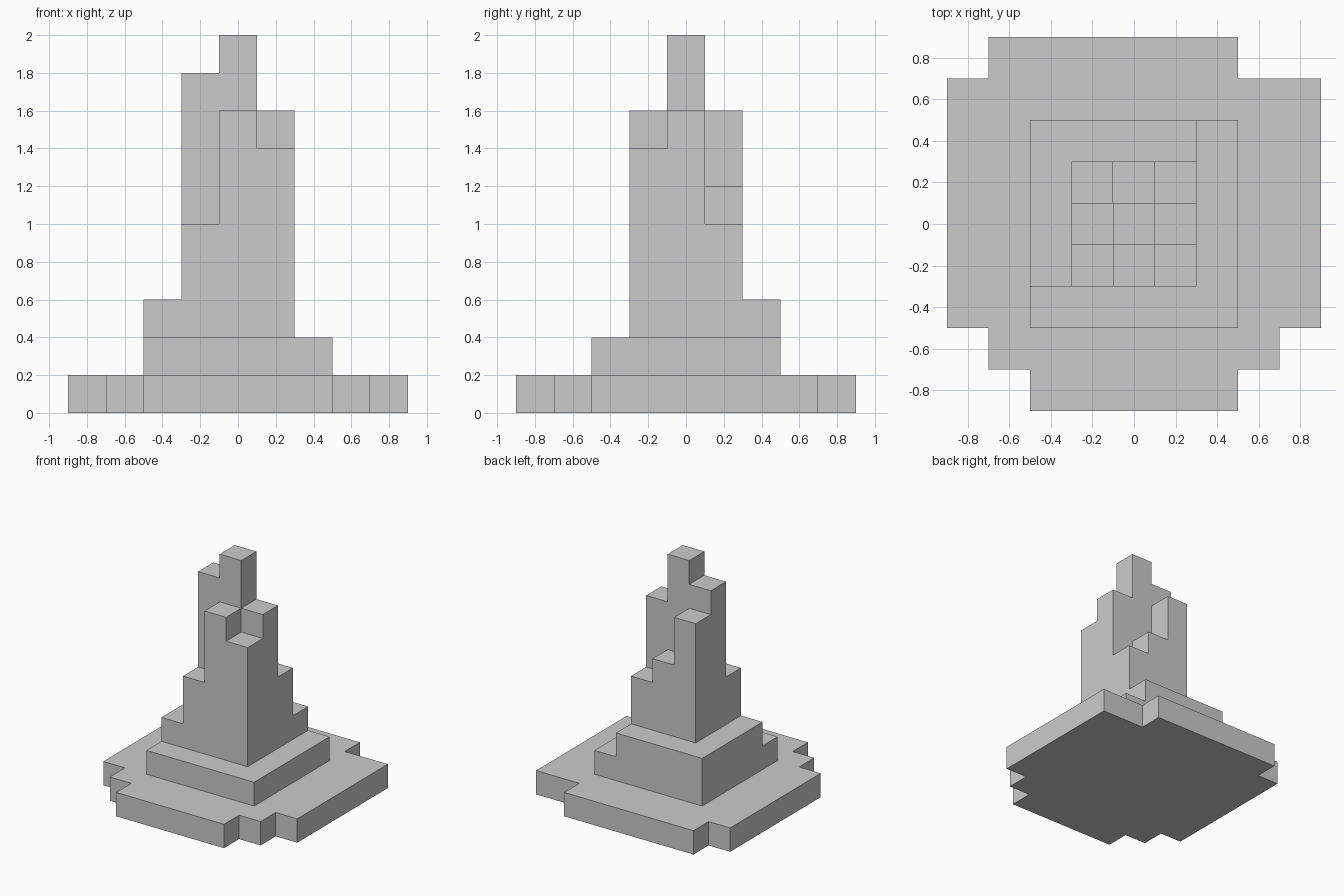
import bpy, bmesh

if "Cube" in bpy.data.objects:
    bpy.data.objects.remove(bpy.data.objects["Cube"])

U = 0.2  # edge of one block

grey = bpy.data.materials.new("light grey")
grey.diffuse_color = (0.6, 0.6, 0.6, 1)
grey.use_nodes = True
grey.node_tree.nodes["Principled BSDF"].inputs["Base Color"].default_value = grey.diffuse_color


def finish(name, bm):
    bmesh.ops.remove_doubles(bm, verts=bm.verts, dist=1e-5)
    bmesh.ops.recalc_face_normals(bm, faces=bm.faces)
    bmesh.ops.dissolve_limit(bm, angle_limit=0.01, verts=bm.verts, edges=bm.edges)
    mesh = bpy.data.meshes.new(name)
    bm.to_mesh(mesh)
    bm.free()
    mesh.materials.append(grey)
    bpy.context.collection.objects.link(bpy.data.objects.new(name, mesh))


def slab(name, outline, z0, z1):
    """Extrude a flat outline from z0 up to z1."""
    bm = bmesh.new()
    face = bm.faces.new([bm.verts.new((x, y, z0)) for x, y in outline])
    top = bmesh.ops.extrude_face_region(bm, geom=[face], use_keep_orig=True)["geom"]
    bmesh.ops.translate(bm, vec=(0, 0, z1 - z0),
                        verts=[v for v in top if isinstance(v, bmesh.types.BMVert)])
    finish(name, bm)


def rect(x0, x1, y0, y1):
    return [(x0, y0), (x1, y0), (x1, y1), (x0, y1)]


def columns(name, rows, z0):
    """Square block columns (rows run front to back), outer skin only."""
    n = len(rows)
    height = {(i, j): rows[j][i] for i in range(n) for j in range(n)}
    bm = bmesh.new()

    def quad(*pts):
        bm.faces.new([bm.verts.new(p) for p in pts])

    for (i, j), h in height.items():
        x0, y0 = (i - n / 2) * U, (j - n / 2) * U
        c = rect(x0, x0 + U, y0, y0 + U)
        quad(*[(x, y, h) for x, y in c])
        quad(*[(x, y, z0) for x, y in reversed(c)])
        for k, (di, dj) in enumerate([(0, -1), (1, 0), (0, 1), (-1, 0)]):
            low = height.get((i + di, j + dj), z0)
            a, b = c[k], c[(k + 1) % 4]
            # one quad per block, so neighbouring walls share vertices
            for s in range(round(low / U), round(h / U)):
                quad((*a, s * U), (*b, s * U), (*b, s * U + U), (*a, s * U + U))
    finish(name, bm)


# Wide base with notched corners
slab("base", [(-.5, -.9), (.5, -.9), (.5, -.7), (.7, -.7), (.7, -.5), (.9, -.5),
              (.9, .7), (.5, .7), (.5, .9), (-.7, .9), (-.7, .7), (-.9, .7),
              (-.9, -.5), (-.7, -.5), (-.7, -.7), (-.5, -.7)], 0, 0.2)

# Two steps, the upper one pushed to the back left
slab("lower_step", rect(-.5, .5, -.5, .5), 0.2, 0.4)
slab("upper_step", rect(-.5, .3, -.3, .5), 0.4, 0.6)

# Jagged tower
columns("tower", [[1.0, 1.6, 1.4],
                  [1.8, 2.0, 1.6],
                  [1.6, 1.2, 1.0]], 0.6)
